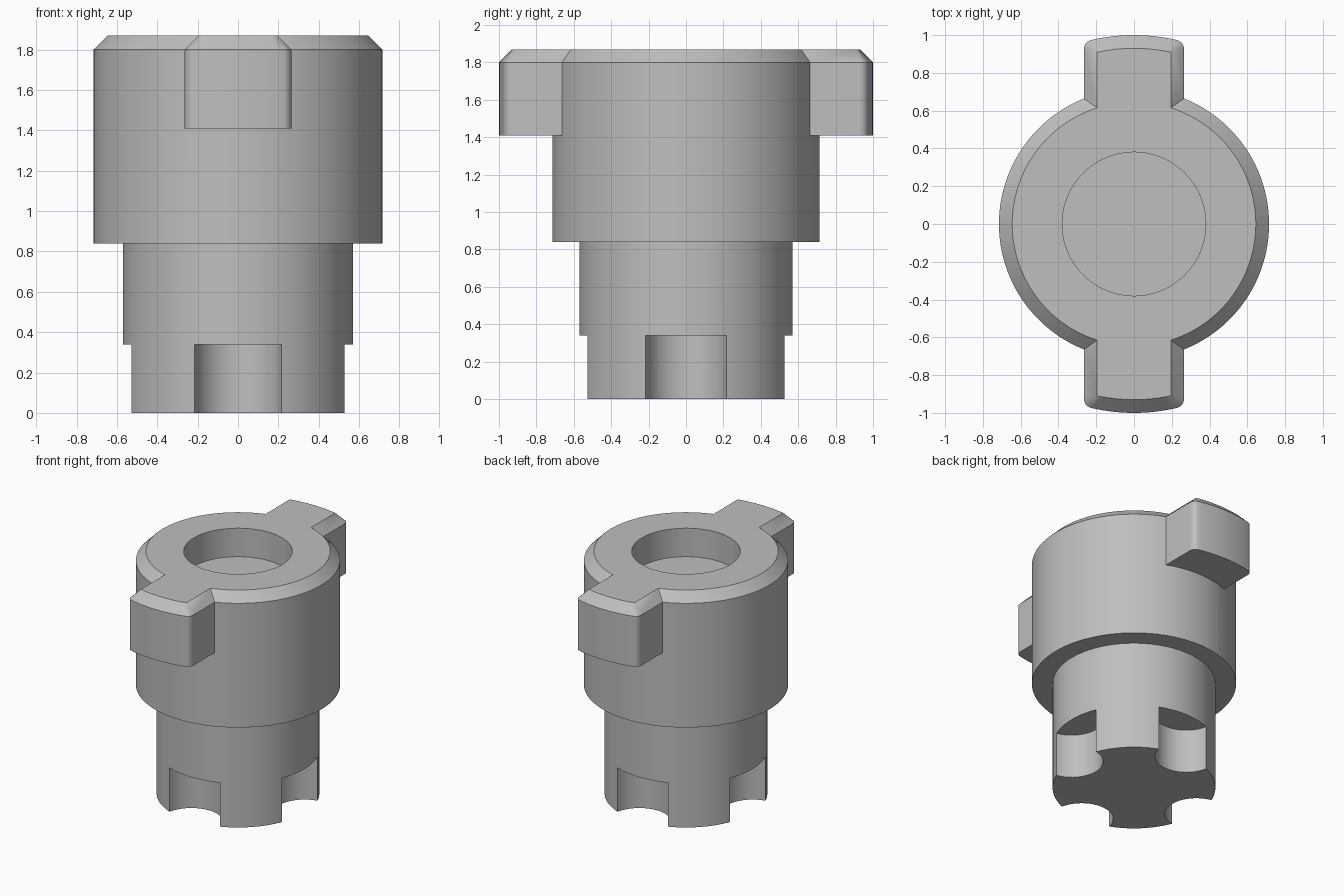
import bpy, bmesh
from math import sin, cos, pi, atan2, asin, acos, sqrt, radians

cube = bpy.data.objects.get("Cube")
if cube:
    bpy.data.objects.remove(cube, do_unlink=True)

grey = bpy.data.materials.new("plain grey")
grey.use_nodes = True
colour = (0.52, 0.52, 0.52, 1)
grey.diffuse_color = colour
grey.node_tree.nodes["Principled BSDF"].inputs["Base Color"].default_value = colour


def arc(radius, start, end, steps, cx=0, cy=0):
    """Points along an arc, both ends included."""
    angles = [start + (end - start) * i / steps for i in range(steps + 1)]
    return [(cx + radius * cos(a), cy + radius * sin(a)) for a in angles]


def loft(name, layers):
    """Closed solid through (ring, z) layers that share one point count."""
    bm = bmesh.new()
    rings = [[bm.verts.new((x, y, z)) for x, y in ring] for ring, z in layers]
    n = len(rings[0])
    for low, high in zip(rings, rings[1:]):
        for i in range(n):
            j = (i + 1) % n
            bm.faces.new((low[i], low[j], high[j], high[i]))
    bm.faces.new(rings[0][::-1])
    bm.faces.new(rings[-1])
    bmesh.ops.remove_doubles(bm, verts=bm.verts, dist=1e-5)
    bmesh.ops.recalc_face_normals(bm, faces=bm.faces)
    mesh = bpy.data.meshes.new(name)
    bm.to_mesh(mesh)
    bm.free()
    mesh.materials.append(grey)
    obj = bpy.data.objects.new(name, mesh)
    bpy.context.collection.objects.link(obj)
    bpy.ops.object.select_all(action="DESELECT")
    obj.select_set(True)
    bpy.context.view_layer.objects.active = obj
    bpy.ops.object.shade_smooth_by_angle(angle=radians(30))
    return obj


# Shaft with four round scallops cut into its foot
SHAFT, SCALLOP = 0.57, 0.22
half = 2 * asin(SCALLOP / (2 * SHAFT))   # angle from scallop axis to its edge
STEPS = 20
foot, shaft = [], []
for k in range(4):
    axis = k * pi / 2
    swing = pi / 2 - half / 2
    foot += arc(SCALLOP, axis + pi + swing, axis + pi - swing, STEPS,
                SHAFT * cos(axis), SHAFT * sin(axis))
    shaft += arc(SHAFT, axis - half, axis + half, STEPS)
    plain = arc(SHAFT, axis + half, axis + pi / 2 - half, STEPS)[1:-1]
    foot += plain
    shaft += plain
loft("shaft", [(foot, 0), (foot, 0.34), (shaft, 0.34), (shaft, 0.86)])


# Head with two opposite lugs, a bevelled rim and a blind bore
def head_outline(inset):
    body, width, reach = 0.715 - inset, 0.265 - inset, 1 - inset
    fillet = max(0.05 - inset, 0)
    cx = width - fillet
    cy = sqrt((reach - fillet) ** 2 - cx ** 2)
    corner = atan2(cy, cx)
    quarter = arc(body, 0, acos(width / body), 24)
    quarter += arc(fillet, 0, corner, 8, cx, cy)
    quarter += arc(reach, corner, pi / 2, 8)[1:]
    side = quarter + [(-x, y) for x, y in quarter[-2:0:-1]]
    return side + [(-x, -y) for x, y in side]


outline = head_outline(0)
rim = head_outline(0.07)


def circle(radius):
    return [(radius * cos(a), radius * sin(a))
            for a in (atan2(y, x) for x, y in outline)]


loft("lugged_head", [
    (circle(0.715), 0.84), (circle(0.715), 1.41),
    (outline, 1.41), (outline, 1.80), (rim, 1.87),
    (circle(0.38), 1.87), (circle(0.38), 1.65),
])
